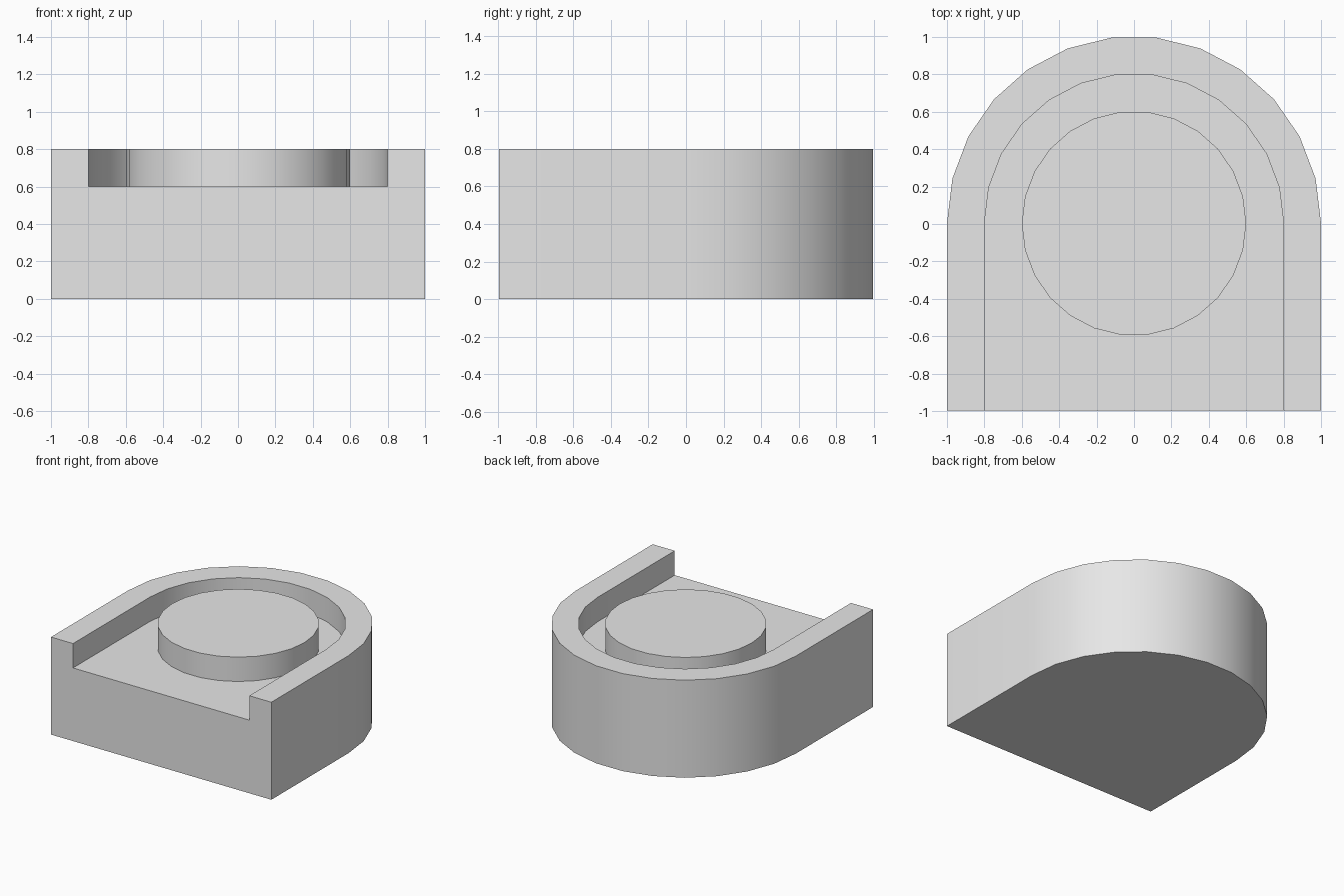
import bpy
import bmesh
import math

cube = bpy.data.objects.get("Cube")
if cube:
    bpy.data.objects.remove(cube, do_unlink=True)

TOP, FLOOR = 0.8, 0.6
STEPS = 13                                        # facets per half circle
SHIFT = (1 - math.cos(math.pi / STEPS / 2)) / 2   # centres the body in y
FRONT = -1 + SHIFT

grey = bpy.data.materials.new("light grey")
grey.use_nodes = True
grey.diffuse_color = (0.8, 0.8, 0.8, 1)
grey.node_tree.nodes["Principled BSDF"].inputs["Base Color"].default_value = (0.8, 0.8, 0.8, 1)


def arc(radius, count):
    """Points going counter-clockwise from the +x side."""
    angles = [i * math.pi / STEPS for i in range(count)]
    return [(radius * math.cos(a), radius * math.sin(a) + SHIFT) for a in angles]


def arch(radius):
    """Open U outline: front left, round the back, front right."""
    return [(radius, FRONT)] + arc(radius, STEPS + 1) + [(-radius, FRONT)]


def ring(bm, points, z):
    return [bm.verts.new((x, y, z)) for x, y in points]


def bridge(bm, lower, upper, closed=False):
    for i in range(len(lower) - (0 if closed else 1)):
        j = (i + 1) % len(lower)
        bm.faces.new((lower[i], lower[j], upper[j], upper[i]))


def finish(bm, name):
    mesh = bpy.data.meshes.new(name)
    bm.to_mesh(mesh)
    bm.free()
    mesh.materials.append(grey)
    obj = bpy.data.objects.new(name, mesh)
    bpy.context.collection.objects.link(obj)
    bpy.ops.object.select_all(action="DESELECT")
    obj.select_set(True)
    bpy.context.view_layer.objects.active = obj
    bpy.ops.object.shade_smooth_by_angle(angle=math.radians(30))
    return obj


# Arched body with a raised rim around a recess that is open at the front
bm = bmesh.new()
bottom = ring(bm, arch(1.0), 0)
rim_outer = ring(bm, arch(1.0), TOP)
rim_inner = ring(bm, arch(0.8), TOP)
floor = ring(bm, arch(0.8), FLOOR)
bridge(bm, bottom, rim_outer)
bridge(bm, rim_outer, rim_inner)
bridge(bm, rim_inner, floor)
bm.faces.new(floor)
bm.faces.new(bottom[::-1])
bm.faces.new((bottom[-1], bottom[0], rim_outer[0], rim_inner[0],
              floor[0], floor[-1], rim_inner[-1], rim_outer[-1]))
bmesh.ops.recalc_face_normals(bm, faces=bm.faces)
finish(bm, "arched_body")

# Round pad standing on the recess floor
bm = bmesh.new()
foot = ring(bm, arc(0.6, 2 * STEPS), FLOOR)
head = ring(bm, arc(0.6, 2 * STEPS), TOP)
bridge(bm, foot, head, closed=True)
bm.faces.new(head)
finish(bm, "round_pad")
